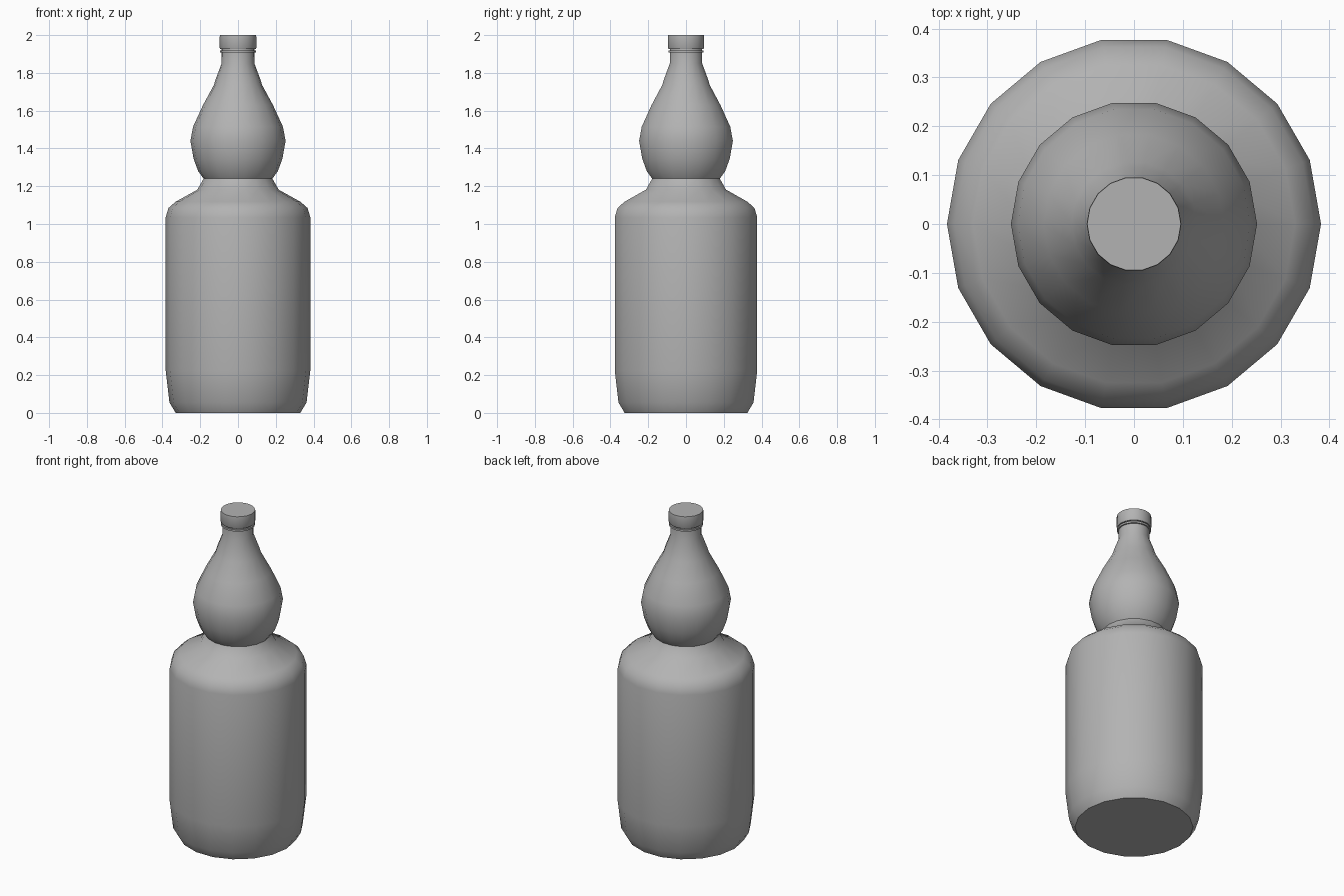
import bpy, math

if "Cube" in bpy.data.objects:
    bpy.data.objects.remove(bpy.data.objects["Cube"])

SIDES = 18

# Mid-grey finish shared by all parts
grey = bpy.data.materials.new("mid_grey")
grey.diffuse_color = (0.45, 0.45, 0.45, 1.0)
grey.use_nodes = True
grey.node_tree.nodes["Principled BSDF"].inputs["Base Color"].default_value = grey.diffuse_color


def lathe(name, profile):
    """Revolve a (radius, z) profile, closing both ends with flat discs."""
    verts, faces = [], []
    for r, z in profile:
        for i in range(SIDES):
            a = 2 * math.pi * i / SIDES
            verts.append((r * math.cos(a), r * math.sin(a), z))
    for k in range(len(profile) - 1):
        for i in range(SIDES):
            j = (i + 1) % SIDES
            a, b = k * SIDES, (k + 1) * SIDES
            faces.append((a + i, a + j, b + j, b + i))
    last = (len(profile) - 1) * SIDES
    faces.append(tuple(reversed(range(SIDES))))
    faces.append(tuple(last + i for i in range(SIDES)))
    mesh = bpy.data.meshes.new(name)
    mesh.from_pydata(verts, [], faces)
    mesh.update()
    mesh.materials.append(grey)
    obj = bpy.data.objects.new(name, mesh)
    bpy.context.collection.objects.link(obj)
    bpy.ops.object.select_all(action='DESELECT')
    obj.select_set(True)
    bpy.context.view_layer.objects.active = obj
    bpy.ops.object.shade_smooth_by_angle(angle=math.radians(48))
    return obj


# Bottle: wide body, pinched waist, bulb and slender neck
lathe("bottle", [
    (0.33, 0.0), (0.363, 0.055), (0.383, 0.225),
    (0.383, 1.035), (0.368, 1.085), (0.33, 1.118),
    (0.215, 1.182), (0.182, 1.24),
    (0.211, 1.28), (0.235, 1.345), (0.252, 1.44), (0.238, 1.515),
    (0.185, 1.63), (0.128, 1.735), (0.117, 1.77),
    (0.087, 1.85), (0.086, 1.93),
])

# Thin sealing ring below the cap
lathe("seal_ring", [(0.095, 1.908), (0.095, 1.919)])

# Cap
lathe("cap", [(0.094, 1.926), (0.097, 1.932), (0.097, 1.99), (0.096, 2.0)])
